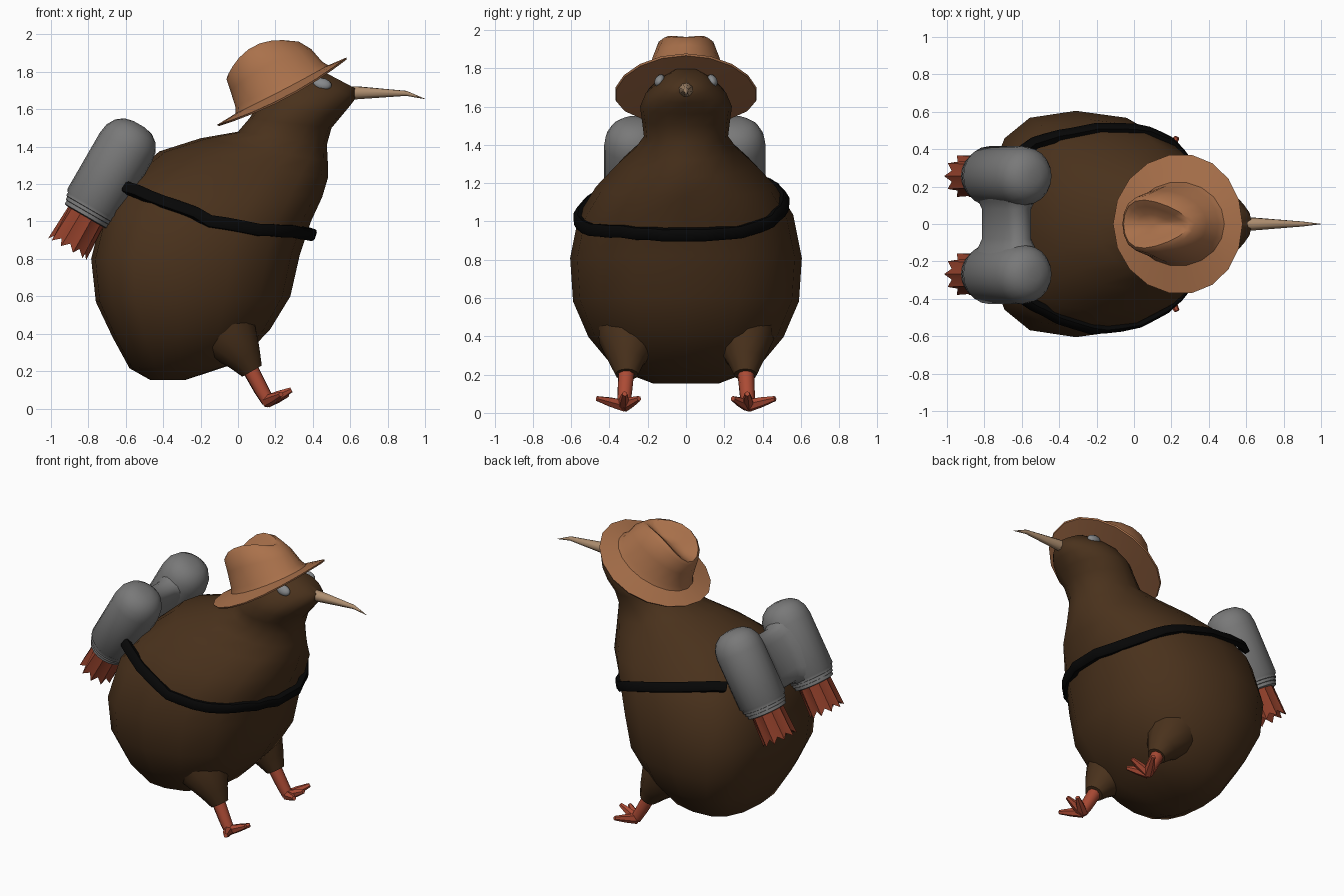
import bpy, bmesh, math
from mathutils import Vector
from mathutils.bvhtree import BVHTree

if "Cube" in bpy.data.objects:
    bpy.data.objects.remove(bpy.data.objects["Cube"])

def material(name, rgb):
    m = bpy.data.materials.new(name)
    m.diffuse_color = (*rgb, 1)
    m.use_nodes = True
    m.node_tree.nodes["Principled BSDF"].inputs["Base Color"].default_value = m.diffuse_color
    return m

BROWN = material("feather brown", (0.067, 0.031, 0.0115))
TAN = material("hat tan", (0.40, 0.165, 0.07))
GREY = material("tank grey", (0.19, 0.19, 0.19))
RED = material("foot red", (0.41, 0.07, 0.035))
FLAME = material("flame red", (0.29, 0.052, 0.024))
HORN = material("beak horn", (0.42, 0.27, 0.16))
BLACK = material("strap black", (0.002, 0.002, 0.002))
EYE = material("eye grey", (0.24, 0.25, 0.26))

def loft(name, rings, mat, angle=50):
    """Skin a list of equal-length point rings and cap both ends."""
    bm = bmesh.new()
    vs = [[bm.verts.new(p) for p in r] for r in rings]
    n = len(vs[0])
    for a, b in zip(vs, vs[1:]):
        for i in range(n):
            j = (i + 1) % n
            bm.faces.new((a[i], a[j], b[j], b[i]))
    for r in (vs[0], vs[-1]):
        c = bm.verts.new(sum((v.co for v in r), Vector()) / n)
        for i in range(n):
            bm.faces.new((r[i], r[(i + 1) % n], c))
    bmesh.ops.remove_doubles(bm, verts=bm.verts, dist=0.0003)
    bmesh.ops.recalc_face_normals(bm, faces=bm.faces)
    me = bpy.data.meshes.new(name)
    bm.to_mesh(me)
    bm.free()
    ob = bpy.data.objects.new(name, me)
    bpy.context.collection.objects.link(ob)
    me.materials.append(mat)
    bpy.ops.object.select_all(action='DESELECT')
    ob.select_set(True)
    bpy.context.view_layer.objects.active = ob
    bpy.ops.object.shade_smooth_by_angle(angle=math.radians(angle))
    return ob

def circle(n):
    return [(math.cos(2 * math.pi * i / n), math.sin(2 * math.pi * i / n)) for i in range(n)]

def power(v, e):
    return math.copysign(abs(v) ** e, v)

def tube(name, pts, radii, mat, n=8, angle=50):
    """Round tube through points."""
    pts = [Vector(p) for p in pts]
    rings = []
    for i, p in enumerate(pts):
        d = (pts[min(i + 1, len(pts) - 1)] - pts[max(i - 1, 0)]).normalized()
        a = d.cross(Vector((0, 0.3, 1))).normalized()
        b = d.cross(a)
        rings.append([p + radii[i] * (a * c + b * s) for c, s in circle(n)])
    return loft(name, rings, mat, angle)

# Body, neck and head: back x,z / front x,z / half width
sections = [
    (-0.47, 0.153, -0.28, 0.153, 0.17), (-0.58, 0.215, 0.00, 0.245, 0.37),
    (-0.67, 0.38, 0.17, 0.42, 0.51), (-0.76, 0.57, 0.28, 0.60, 0.59),
    (-0.785, 0.80, 0.33, 0.82, 0.605), (-0.72, 1.06, 0.39, 1.00, 0.56),
    (-0.60, 1.22, 0.45, 1.13, 0.47), (-0.42, 1.375, 0.48, 1.23, 0.35),
    (-0.20, 1.445, 0.48, 1.32, 0.265), (0.00, 1.48, 0.475, 1.41, 0.22),
    (0.06, 1.55, 0.50, 1.50, 0.23), (0.12, 1.64, 0.55, 1.56, 0.24),
    (0.20, 1.72, 0.60, 1.62, 0.21), (0.31, 1.785, 0.63, 1.66, 0.148),
    (0.45, 1.805, 0.63, 1.71, 0.08)]
rings = []
for k, (xb, zb, xf, zf, w) in enumerate(sections):
    e = 0.8 if k < 7 else 0.95
    back = 0.15 if 2 <= k <= 6 else 0.07 if k in (1, 7) else 0   # widest part sits behind the middle
    mid, half = Vector((xb + xf, 0, zb + zf)) / 2, Vector((xf - xb, 0, zf - zb)) / 2
    rings.append([mid + half * (power(c, e) - back * s * s) + Vector((0, w * power(s, e), 0))
                  for c, s in circle(16)])
body = loft("body", rings, BROWN, 60)

# Beak and eyes
tube("beak", [(0.58, 0, 1.685), (0.64, 0, 1.688), (0.90, 0, 1.685), (1.0, 0, 1.655)],
     [0.04, 0.036, 0.014, 0.001], HORN)
for side in (-1, 1):
    ball = [(math.cos(t * math.pi / 8), math.sin(t * math.pi / 8)) for t in range(9)]
    loft("eye", [[(0.45 + 0.05 * r * c - 0.01 * r * s, side * (0.138 - 0.008 * r * s) + 0.026 * h,
                   1.735 + 0.033 * r * s) for c, s in circle(12)] for h, r in ball], EYE)

# Hat, built in its own tilted frame (u forward, v sideways, n up)
tilt = math.radians(27.5)
U, N = Vector((math.cos(tilt), 0, math.sin(tilt))), Vector((-math.sin(tilt), 0, math.cos(tilt)))
# centre u, half length, half width, height, rise at the sides, narrowing to the front
hat_rings = [
    (0.0, 0.25, 0.20, -0.02, -0.01, 0), (0.0, 0.385, 0.37, -0.008, -0.035, 0),
    (0.0, 0.39, 0.375, 0.002, -0.035, 0), (0.005, 0.28, 0.225, 0.01, -0.005, 0),
    (0.003, 0.262, 0.21, 0.04, 0.0, 0), (0.0, 0.243, 0.18, 0.13, 0.03, 0.08),
    (-0.015, 0.218, 0.15, 0.195, 0.07, 0.2), (-0.02, 0.198, 0.125, 0.21, 0.075, 0.25),
    (-0.03, 0.165, 0.09, 0.205, 0.055, 0.3), (-0.04, 0.10, 0.05, 0.195, 0.02, 0.3)]
loft("hat", [[Vector((0.235, 0, 1.695)) + U * (cu + a * c) + N * (h + rise * s * s)
              + Vector((0, b * s * (1 - nar * c), 0)) for c, s in circle(18)]
             for cu, a, b, h, rise, nar in hat_rings], TAN, 45)

# Rocket pack frame: A along the tanks, T across, origin on the tank axis
A, T = Vector((0.5, 0, 0.866)), Vector((0.866, 0, -0.5))
ORIGIN = T * -1.217
def pack(s, t, y):
    return ORIGIN + A * s + T * t + Vector((0, y, 0))

tank_profile = [(0.48, 0.118), (0.485, 0.132), (0.505, 0.132), (0.507, 0.14), (0.525, 0.14), (0.527, 0.148),
                (0.545, 0.148), (0.56, 0.16), (0.91, 0.16), (0.965, 0.151), (1.01, 0.125),
                (1.04, 0.085), (1.052, 0.035)]
for side in (-1, 1):
    y0 = side * 0.262 - 0.006
    loft("tank", [[pack(s, r * c, y0 + r * q) for c, q in circle(20)] for s, r in tank_profile], GREY, 40)
    # Jagged flame, hollow at its lower end
    def flame_ring(s, r, jag, dip):
        return [pack(s + jag * (i % 2), (r - dip * (i % 2)) * c, y0 + (r - dip * (i % 2)) * q)
                for i, (c, q) in enumerate(circle(20))]
    loft("flame", [flame_ring(0.50, 0.108, 0, 0), flame_ring(0.28, 0.117, 0.035, 0.022),
                   flame_ring(0.36, 0.06, 0.02, 0.01)], FLAME, 25)

# Bridge between the tanks, flaring where it meets them
loft("tank_bridge", [[pack(0.745 + ls * power(c, 0.6), lt * power(q, 0.7), y) for c, q in circle(16)]
                     for y, ls, lt in ((-0.17, 0.24, 0.12), (-0.12, 0.21, 0.095), (-0.08, 0.19, 0.08),
                                       (0.08, 0.19, 0.08), (0.12, 0.21, 0.095), (0.17, 0.24, 0.12))], GREY)

# Chest strap, laid on the body surface or just clear of it
path = [Vector(p) for p in (
    (-0.6, -0.41, 1.19), (-0.4, -0.50, 1.10), (-0.15, -0.555, 1.0), (0.1, -0.48, 0.955),
    (0.28, -0.33, 0.95), (0.39, -0.12, 0.93), (0.395, 0.1, 0.93), (0.32, 0.28, 0.945),
    (0.18, 0.41, 1.0), (0.0, 0.48, 1.06), (-0.2, 0.50, 1.12), (-0.4, 0.475, 1.17), (-0.6, 0.42, 1.21))]
bm = bmesh.new()
bm.from_mesh(body.data)
tree = BVHTree.FromBMesh(bm)
bm.free()
samples = [a.lerp(b, k / 3) for a, b in zip(path, path[1:]) for k in range(3)] + [path[-1]]
strap = []
for i, p in enumerate(samples):
    q, nor, _, _ = tree.find_nearest(p)
    if nor.dot(q - Vector((-0.15, 0, q.z))) < 0:
        nor = -nor
    d = (samples[min(i + 1, len(samples) - 1)] - samples[max(i - 1, 0)]).normalized()
    up = nor.cross(d).normalized()
    q = q + nor * min(0.05, max(0.008, (p - q).dot(nor)))
    strap.append([q + nor * x * 0.022 + up * y * 0.032
                  for x, y in ((-1, -1), (0.6, -1), (1, -0.6), (1, 0.6), (0.6, 1), (-1, 1))])
loft("chest_strap", strap, BLACK, 35)

# Legs and feet
for y in (-1, 1):
    tube("thigh", [(-0.12, y * 0.27, 0.50), (-0.035, y * 0.305, 0.37), (0.035, y * 0.31, 0.27),
                   (0.075, y * 0.31, 0.20)], [0.20, 0.155, 0.095, 0.06], BROWN, 12, 60)
    tube("shin", [(0.05, y * 0.31, 0.24), (0.125, y * 0.32, 0.10), (0.16, y * 0.325, 0.04)],
         [0.045, 0.04, 0.036], RED)
    for tip in ((0.285, 0.32, 0.10), (0.23, 0.465, 0.075), (0.265, 0.245, 0.075)):
        end = Vector((tip[0], y * tip[1], tip[2]))
        heel = Vector((0.155, y * 0.325, 0.038))
        tube("toe", [heel, heel.lerp(end, 0.5), end], [0.034, 0.027, 0.014], RED, 6)
